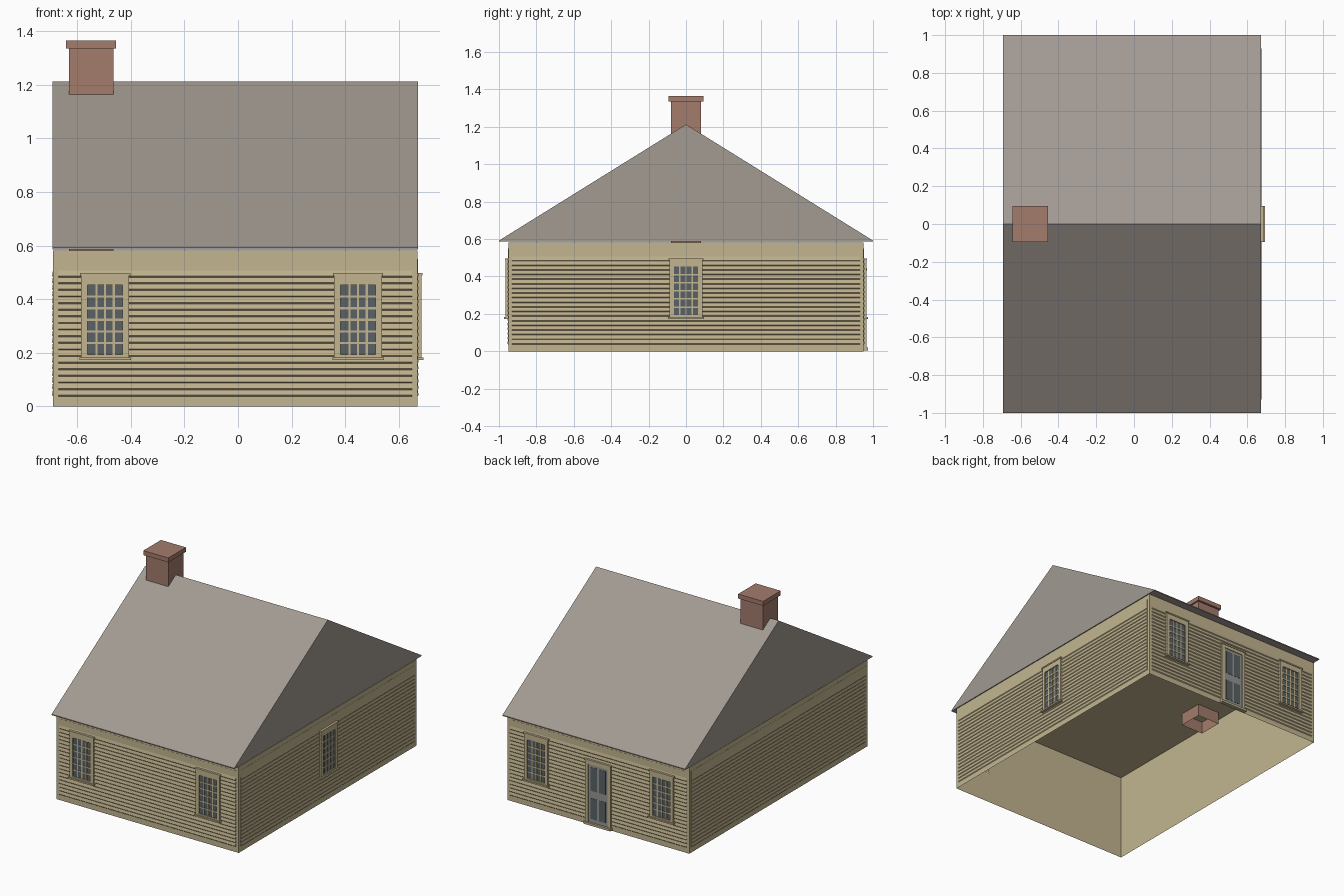
import bpy, bmesh
from math import radians
from mathutils import Matrix, Vector

if "Cube" in bpy.data.objects:
    bpy.data.objects.remove(bpy.data.objects["Cube"])


def material(name, r, g, b):
    m = bpy.data.materials.new(name)
    m.use_nodes = True
    m.diffuse_color = (r, g, b, 1)
    m.node_tree.nodes["Principled BSDF"].inputs["Base Color"].default_value = (r, g, b, 1)
    return m


TAN = material("tan paint", 0.54, 0.46, 0.28)
ROOF = material("roof grey", 0.36, 0.325, 0.29)
BRICK = material("brick", 0.37, 0.2, 0.15)
GLASS = material("window glass", 0.1, 0.12, 0.13)
DOOR = material("door grey", 0.3, 0.3, 0.29)


def finish(name, bm, mat, place=Matrix()):
    bmesh.ops.recalc_face_normals(bm, faces=bm.faces)
    bm.transform(place)
    mesh = bpy.data.meshes.new(name)
    bm.to_mesh(mesh)
    bm.free()
    mesh.materials.append(mat)
    obj = bpy.data.objects.new(name, mesh)
    bpy.context.collection.objects.link(obj)
    return obj


def add_box(bm, x0, x1, y0, y1, z0, z1):
    size = Matrix.Diagonal((x1 - x0, y1 - y0, z1 - z0, 1))
    mid = Matrix.Translation(((x0 + x1) / 2, (y0 + y1) / 2, (z0 + z1) / 2))
    return bmesh.ops.create_cube(bm, size=1, matrix=mid @ size)["verts"]


def open_box(name, mat, *bounds):
    # Box without its bottom face
    bm = bmesh.new()
    add_box(bm, *bounds)
    low = min(bm.faces, key=lambda f: f.calc_center_median().z)
    bmesh.ops.delete(bm, geom=[low], context="FACES_ONLY")
    return finish(name, bm, mat)


def plates(name, mat, place, items):
    # Boxes on a wall: (left, right, bottom, top, how far they stand out)
    bm = bmesh.new()
    for u0, u1, z0, z1, out in items:
        add_box(bm, u0, u1, -out, 0, z0, z1)
    return finish(name, bm, mat, place)


def extrude_profile(bm, points, u0, u1):
    # Closed (y, z) profile swept along x
    face = bm.faces.new([bm.verts.new((u0, y, z)) for y, z in points])
    ext = bmesh.ops.extrude_face_region(bm, geom=[face])["geom"]
    verts = [v for v in ext if isinstance(v, bmesh.types.BMVert)]
    bmesh.ops.translate(bm, verts=verts, vec=Vector((u1 - u0, 0, 0)))


# House body, roof and chimney
X0, X1, Y, MID = -0.69, 0.67, 0.95, -0.01
open_box("walls", TAN, X0, X1, -Y, Y, 0, 0.582)

bm = bmesh.new()
extrude_profile(bm, [(-1, 0.586), (-1, 0.592), (0, 1.213), (1, 0.592), (1, 0.586)],
                X0 - 0.003, X1 + 0.002)
finish("roof", bm, ROOF)

open_box("chimney_shaft", BRICK, -0.63, -0.465, -0.08, 0.08, 0.5, 1.335)
bm = bmesh.new()
add_box(bm, -0.642, -0.455, -0.094, 0.094, 1.335, 1.365)
finish("chimney_cap", bm, BRICK)


def wall(x, y, angle):
    return Matrix.Translation((x, y, 0)) @ Matrix.Rotation(radians(angle), 4, "Z")


FRONT, BACK = wall(MID, -Y, 0), wall(MID, Y, 180)
LEFT, RIGHT = wall(X1, 0, 90), wall(X0, 0, -90)


# Clapboard siding: each board leans out towards its lower edge
def siding(name, place, half, proud):
    bm = bmesh.new()
    step, base = 0.0247, 0.037
    for i in range(19):
        z = base + i * step
        extrude_profile(bm, [(0, z), (-proud, z + 0.005), (-0.001, z + step), (0, z + step)],
                        -half, half)
    add_box(bm, -half, half, -0.001, 0, base + 19 * step, 0.55)
    finish(name, bm, TAN, place)


siding("front_siding", FRONT, 0.66, 0.005)
siding("back_siding", BACK, 0.66, 0.005)
siding("left_siding", LEFT, 0.93, 0.004)
siding("right_siding", RIGHT, 0.93, 0.004)


# Sash windows with four by six panes
def window(name, place, u):
    here = place @ Matrix.Translation((u, 0, 0))
    w, lo, hi = 0.065, 0.193, 0.453
    casing = [(-0.089, -w, 0.183, 0.49, 0.014), (w, 0.089, 0.183, 0.49, 0.014),
              (-w, w, hi, 0.49, 0.014), (-w, w, 0.183, lo, 0.014),
              (-0.094, 0.094, 0.488, 0.497, 0.018), (-0.096, 0.096, 0.173, 0.183, 0.023)]
    plates(name + "_casing", TAN, here, casing)
    plates(name + "_glass", GLASS, here, [(-w, w, lo, hi, 0.007)])
    bars = []
    for i in range(1, 4):
        c = -w + 2 * w * i / 4
        bars.append((c - 0.004, c + 0.004, lo, hi, 0.010))
    for j in range(1, 6):
        c = lo + (hi - lo) * j / 6
        bars.append((-w, w, c - 0.004, c + 0.004, 0.0102))
    plates(name + "_bars", TAN, here, bars)


window("front_window_right", FRONT, -0.486)
window("front_window_left", FRONT, 0.458)
window("back_window_left", BACK, -0.458)
window("back_window_right", BACK, 0.48)
window("left_window", LEFT, 0)

# Back door with four glazed panels
door = BACK @ Matrix.Translation((0.005, 0, 0))
plates("door_casing", TAN, door,
       [(-0.095, -0.072, 0.02, 0.435, 0.014), (0.072, 0.095, 0.02, 0.435, 0.014),
        (-0.072, 0.072, 0.412, 0.435, 0.014), (-0.1, 0.1, 0.433, 0.443, 0.018),
        (-0.1, 0.1, 0.005, 0.02, 0.023)])
plates("door_slab", DOOR, door, [(-0.072, 0.072, 0.02, 0.412, 0.009)])
panes = []
for z0, z1 in ((0.045, 0.185), (0.235, 0.395)):
    for s in (-1, 1):
        a, b = sorted((s * 0.007, s * 0.057))
        panes.append((a, b, z0, z1, 0.0105))
plates("door_panes", GLASS, door, panes)
